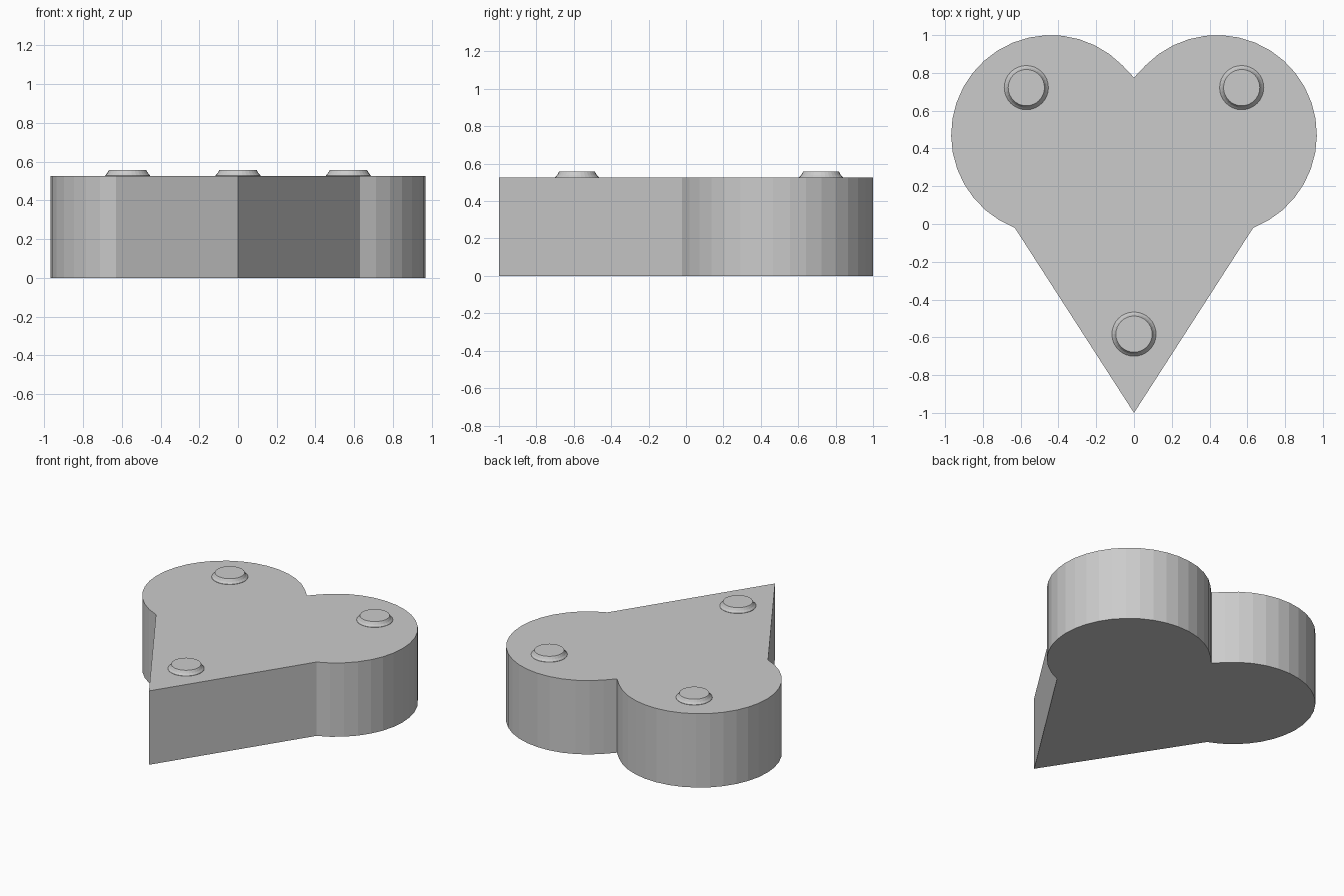
import bpy
import bmesh
import math

if "Cube" in bpy.data.objects:
    bpy.data.objects.remove(bpy.data.objects["Cube"])

grey = bpy.data.materials.new("plain grey")
grey.diffuse_color = (0.6, 0.6, 0.6, 1)
grey.use_nodes = True
grey.node_tree.nodes["Principled BSDF"].inputs["Base Color"].default_value = grey.diffuse_color


def finish(bm, name):
    bmesh.ops.recalc_face_normals(bm, faces=bm.faces)
    mesh = bpy.data.meshes.new(name)
    bm.to_mesh(mesh)
    bm.free()
    mesh.materials.append(grey)
    obj = bpy.data.objects.new(name, mesh)
    bpy.context.collection.objects.link(obj)
    return obj


# Heart outline: one round lobe on the right, mirrored to the left
HEIGHT = 0.525
CX, CY, R = 0.44, 0.472, 0.528
START, END, STEPS = math.radians(-68.8), math.radians(145.5), 22
right = []
for i in range(STEPS + 1):
    a = START + (END - START) * i / STEPS
    right.append((CX + R * math.cos(a), CY + R * math.sin(a)))
right[-1] = (0.0, 0.775)
left = [(-x, y) for x, y in reversed(right[:-1])]
outline = [(0.0, -1.0)] + right + left

# Heart slab
bm = bmesh.new()
base = bm.faces.new([bm.verts.new((x, y, 0)) for x, y in outline])
grown = bmesh.ops.extrude_face_region(bm, geom=[base], use_keep_orig=True)
top_verts = [g for g in grown["geom"] if isinstance(g, bmesh.types.BMVert)]
bmesh.ops.translate(bm, verts=top_verts, vec=(0, 0, HEIGHT))
finish(bm, "heart_slab")

# Round studs with a slightly flared foot, revolved from a profile
PROFILE = [(0.117, HEIGHT - 0.005), (0.117, HEIGHT + 0.002),
           (0.106, HEIGHT + 0.014), (0.096, 0.557)]
SIDES = 32


def stud(name, x, y):
    bm = bmesh.new()
    rings = []
    for r, z in PROFILE:
        rings.append([bm.verts.new((x + r * math.cos(math.tau * i / SIDES),
                                    y + r * math.sin(math.tau * i / SIDES), z))
                      for i in range(SIDES)])
    for low, high in zip(rings, rings[1:]):
        for i in range(SIDES):
            j = (i + 1) % SIDES
            bm.faces.new((low[i], low[j], high[j], high[i]))
    bm.faces.new(rings[-1])
    bm.faces.new(rings[0][::-1])
    finish(bm, name)


stud("stud_left", -0.57, 0.722)
stud("stud_right", 0.57, 0.722)
stud("stud_front", 0.0, -0.583)
